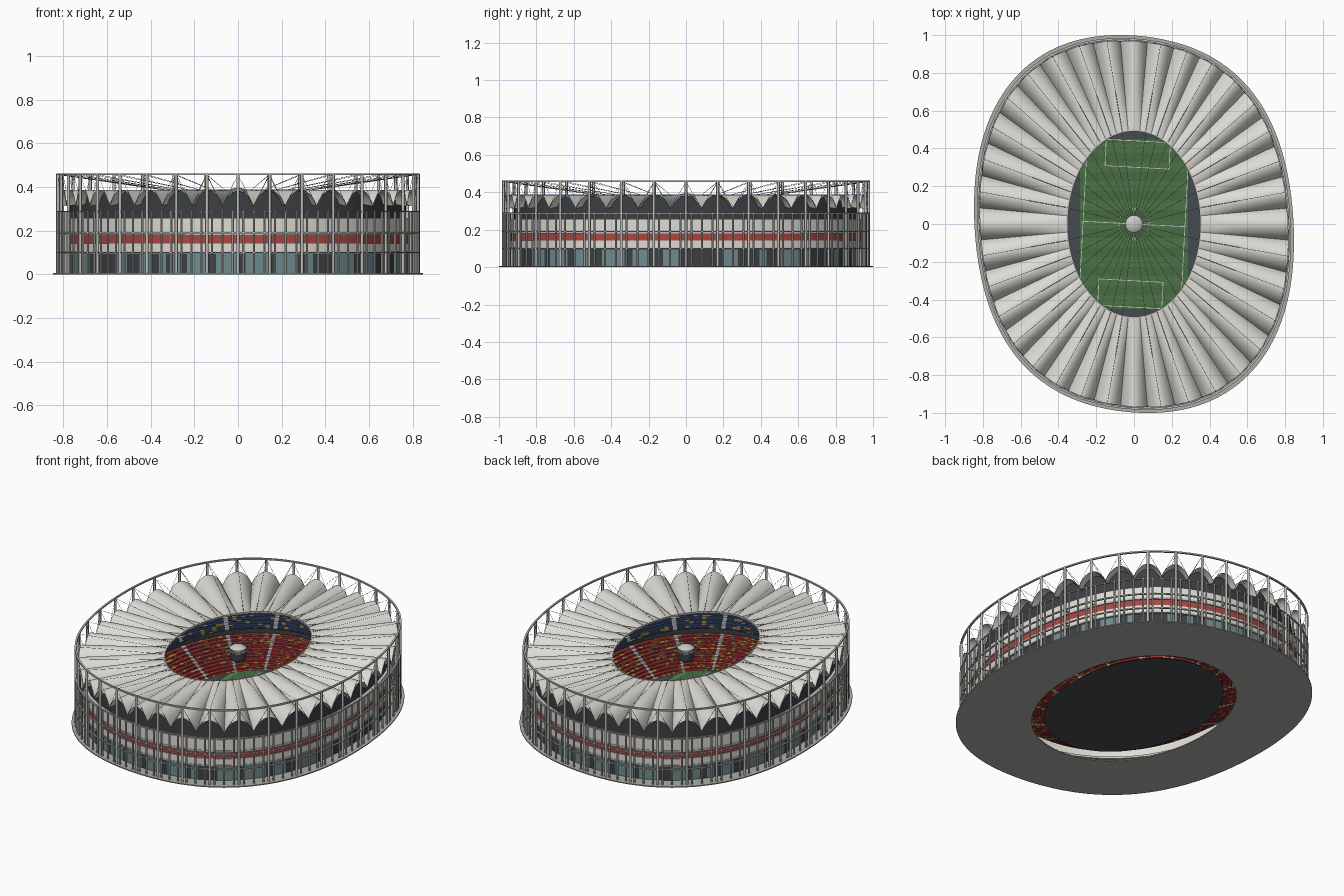
import bpy, bmesh, math, random
from mathutils import Vector

if "Cube" in bpy.data.objects:
    bpy.data.objects.remove(bpy.data.objects["Cube"])

random.seed(4)
TAU = 2 * math.pi
BAYS = 36


def mat(name, r, g, b):
    m = bpy.data.materials.new(name)
    m.diffuse_color = (r, g, b, 1)
    m.use_nodes = True
    m.node_tree.nodes["Principled BSDF"].inputs["Base Color"].default_value = m.diffuse_color
    return m


CREAM = mat("membrane", .72, .71, .66)
STEEL = mat("steel", .52, .52, .50)
CABLE = mat("cable", .20, .20, .20)
DARK = mat("dark", .045, .05, .055)
TRACK = mat("track", .06, .07, .08)
STONE = mat("plinth", .42, .42, .39)
GLASS = mat("glass", .16, .26, .27)
RED = mat("red", .42, .06, .05)
SEAT_RED = mat("seat_red", .30, .03, .03)
SEAT_BLUE = mat("seat_blue", .03, .05, .12)
YELLOW = mat("seat_yellow", .38, .28, .05)
WHITE = mat("white", .75, .75, .73)
GRASS = mat("grass", .06, .15, .05)
GRASS2 = mat("grass_light", .075, .17, .06)


def P(t, u, z):
    """Point on the plan: u=0 is the roof opening, u=1 the squarish, slightly skewed outer edge."""
    s = math.sin(2 * t)
    k = 1 + max(u, 0) * (.048 * s * s - .028 * s)
    return Vector(((.355 + .49 * u) * math.cos(t) * k, (.495 + .503 * u) * math.sin(t) * k, z))


def finish(name, bm, mats, smooth=None, fix=False):
    if fix:
        bmesh.ops.recalc_face_normals(bm, faces=bm.faces)
    me = bpy.data.meshes.new(name)
    bm.to_mesh(me)
    bm.free()
    for m in mats:
        me.materials.append(m)
    ob = bpy.data.objects.new(name, me)
    bpy.context.collection.objects.link(ob)
    if smooth:
        bpy.ops.object.select_all(action='DESELECT')
        ob.select_set(True)
        bpy.context.view_layer.objects.active = ob
        bpy.ops.object.shade_smooth_by_angle(angle=math.radians(smooth))
    return ob


def ring(name, prof, mats, segs=144, loop=False, pick=None, smooth=None):
    """Sweep a (u, z) profile around the plan; z may be a function of the angle."""
    bm = bmesh.new()
    cols = []
    for i in range(segs):
        t = TAU * i / segs
        cols.append([bm.verts.new(P(t, u, z(t) if callable(z) else z)) for u, z in prof])
    n = len(prof)
    for i in range(segs):
        a, b = cols[i], cols[(i + 1) % segs]
        for j in range(n if loop else n - 1):
            f = bm.faces.new((a[j], b[j], b[(j + 1) % n], a[(j + 1) % n]))
            if pick:
                f.material_index = pick(i, j)
    return finish(name, bm, mats, smooth, loop)


def slab(name, u0, u1, z0, z1, m, segs=144):
    return ring(name, [(u0, z0), (u1, z0), (u1, z1), (u0, z1)], [m], segs, True, smooth=30)


def bars(name, pairs, r, m, sides=6):
    """Straight round bars between pairs of points."""
    bm = bmesh.new()
    for a, b in pairs:
        d = b - a
        mx = d.to_track_quat('Z', 'Y').to_matrix().to_4x4()
        mx.translation = (a + b) / 2
        bmesh.ops.create_cone(bm, cap_ends=True, segments=sides, radius1=r, radius2=r,
                              depth=d.length, matrix=mx)
    return finish(name, bm, [m], 50 if sides > 4 else None)


def roof_z(u):
    """Pleated roof height: round arches at the posts, sharp valleys between."""
    return lambda t: .387 - .075 * max(u / .94, 0) ** .9 * (1 - abs(math.cos(BAYS / 2 * t)) ** .7)


# plinth and pitch bed
slab("plinth", .27, 1.0, 0, .006, STONE)
ring("track", [(-.71, .02), (.14, .02)], [TRACK])
bm = bmesh.new()
bmesh.ops.create_circle(bm, cap_ends=True, segments=48, radius=.16)
for v in bm.verts:
    v.co.z = .0195
finish("track_centre", bm, [TRACK])

# grass in mown stripes, clipped to the bowl
bm = bmesh.new()
rows = 36
prev = None
for i in range(rows + 1):
    y = -.45 + .9 * i / rows
    w = min(.285, .41 * math.sqrt(1 - (y / .57) ** 2))
    cur = [bm.verts.new((-w, y, .024)), bm.verts.new((w, y, .024))]
    if prev:
        f = bm.faces.new((prev[0], prev[1], cur[1], cur[0]))
        f.material_index = (i // 2) % 2
    prev = cur
finish("grass", bm, [GRASS, GRASS2])

# pitch markings: flat white strips
lines = []
for s in (1, -1):
    c = [(-.17, s * .44), (-.17, s * .30), (.17, s * .30), (.17, s * .44), (-.17, s * .44)]
    lines += list(zip(c, c[1:]))
    lines.append(((s * .27, -.38), (s * .27, .38)))
lines.append(((-.27, 0), (.27, 0)))
circle = [(.08 * math.cos(TAU * i / 32), .08 * math.sin(TAU * i / 32)) for i in range(33)]
lines += list(zip(circle, circle[1:]))
bm = bmesh.new()
for a, b in lines:
    a, b = Vector((*a, .0255)), Vector((*b, .0255))
    n = (b - a).cross(Vector((0, 0, 1))).normalized() * .0018
    bm.faces.new([bm.verts.new(p) for p in (a + n, b + n, b - n, a - n)])
finish("pitch_lines", bm, [WHITE], None, True).rotation_euler.z = math.radians(-3)


# seating tiers: stepped rows with scattered yellow seats and pale aisles
def tier(name, u0, u1, z0, z1, rows, m):
    prof = []
    for i in range(rows):
        z = z0 + (z1 - z0) * i / (rows - 1)
        prof += [(u0 + (u1 - u0) * i / rows, z), (u0 + (u1 - u0) * (i + 1) / rows, z)]

    def pick(i, j):
        if i % 12 == 0:
            return 2
        return 1 if random.random() < .16 else 0
    ring(name, prof, [m, YELLOW, WHITE], 192, pick=pick)


tier("lower_seats", 0, .5, .03, .13, 11, SEAT_RED)
tier("upper_seats", .5, .84, .155, .30, 10, SEAT_BLUE)
ring("tier_front", [(.5, .128), (.499, .158)], [DARK])

# facade bands
ring("ground_glazing", [(.86, .006), (.86, .095)], [GLASS, DARK], 144,
     pick=lambda i, j: 1 if i % 4 == 0 or random.random() < .25 else 0)
slab("floor_slab", .83, .885, .094, .104, STEEL)
slab("lower_band", .85, .88, .104, .142, CREAM)
slab("red_band", .85, .872, .142, .180, RED)
slab("middle_slab", .83, .885, .180, .192, STEEL)
slab("upper_band", .85, .88, .192, .258, CREAM)
ring("clerestory", [(.84, .255), (.84, lambda t: roof_z(.84)(t) - .004)], [DARK], 360)

# pleated roof membrane with inner edge ring
ring("roof", [(.94 * i / 6, roof_z(.94 * i / 6)) for i in range(7)], [CREAM], 432, smooth=40)
slab("roof_inner_ring", -.010, .004, .378, .389, STEEL)

# tall posts, slim fins and ring beams
angles = [TAU * i / BAYS for i in range(BAYS)]
bars("tall_posts", [(P(t, .958, .006), P(t, .958, .46)) for t in angles], .0075, STEEL, 8)
fins = [TAU * (i + .5) / 108 for i in range(108)]
bars("facade_fins", [(P(t, .958, .006), P(t, .958, .285)) for t in fins], .0055, STEEL, 6)
for z in (.10, .19, .288):
    slab("ring_beam", .950, .968, z - .003, z + .003, STEEL)
slab("top_ring_beam", .948, .968, .454, .462, STEEL)

# short struts tying the frame to the facade
bars("frame_struts", [(P(t, .87, z), P(t, .955, z)) for t in angles for z in (.10, .19)], .003, STEEL, 6)

# roof cables: post to opening, post to edge valleys, opening to hub
cables = []
for t in angles:
    top = P(t, .955, .456)
    cables.append((top, P(t, 0, .388)))
    for s in (-1, 1):
        v = t + s * TAU / BAYS / 2
        cables.append((top, P(v, .935, roof_z(.935)(v) + .002)))
    cables.append((P(t, 0, .385), Vector((.04 * math.cos(t), .04 * math.sin(t), .375))))
bars("roof_cables", cables, .0009, CABLE, 4)
hoop = [Vector((.08 * math.cos(TAU * i / 36), .08 * math.sin(TAU * i / 36), .377)) for i in range(37)]
bars("hub_hoop", list(zip(hoop, hoop[1:])), .001, CABLE, 4)


# central hanging hub: dark screen drum with pale domed cap
def turned(name, prof, m):
    bm = bmesh.new()
    cols = [[bm.verts.new((r * math.cos(TAU * i / 32), r * math.sin(TAU * i / 32), z)) for r, z in prof]
            for i in range(32)]
    for i in range(32):
        a, b = cols[i], cols[(i + 1) % 32]
        for j in range(len(prof) - 1):
            bm.faces.new((a[j], b[j], b[j + 1], a[j + 1]))
    bm.faces.new([c[-1] for c in cols])
    bm.faces.new([c[0] for c in reversed(cols)])
    finish(name, bm, [m], 35, True)


turned("hub_screen", [(.040, .31), (.044, .315), (.044, .362)], DARK)
turned("hub_cap", [(.046, .358), (.046, .380), (.034, .389), (.018, .394), (.004, .396)], WHITE)
